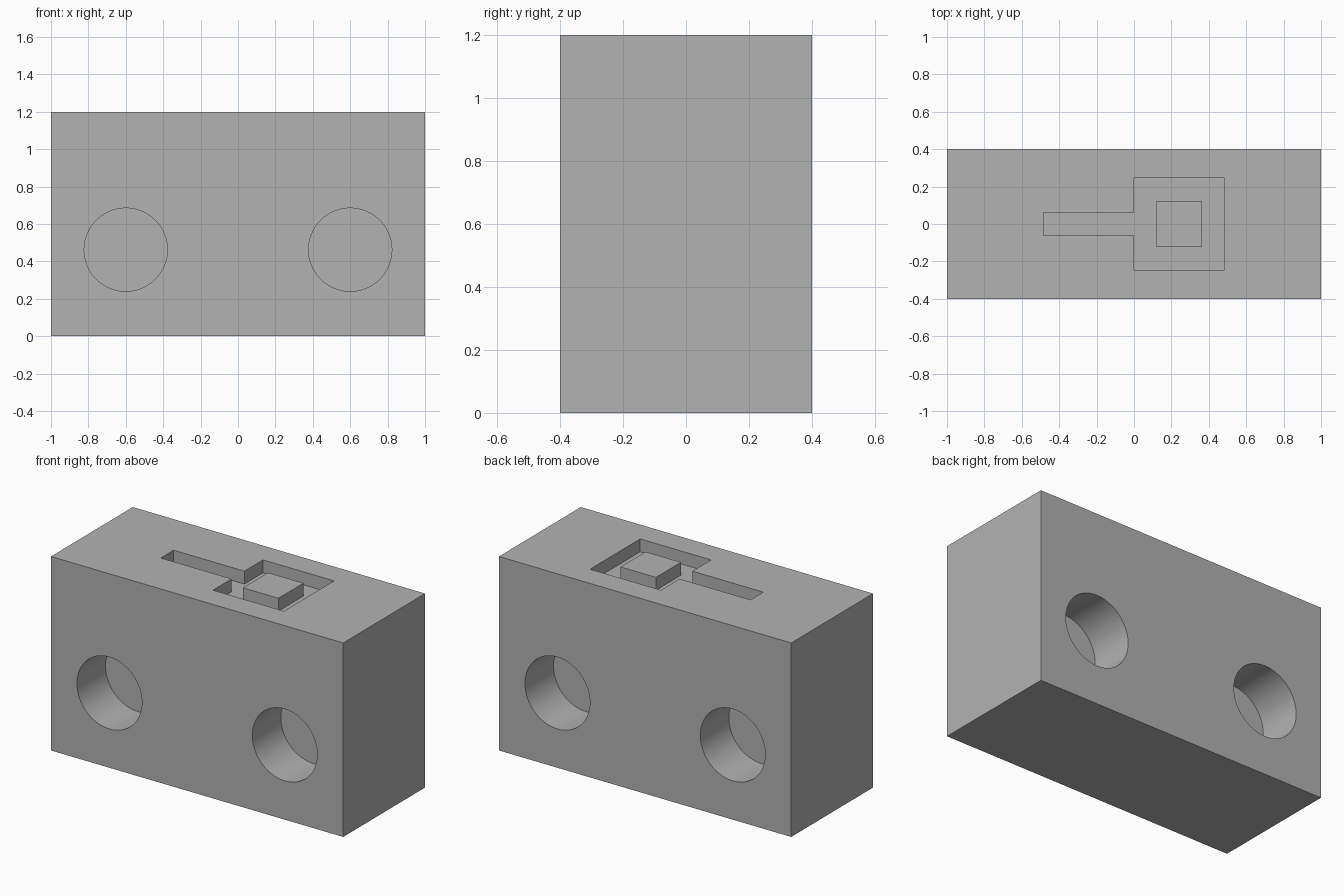
import bpy
import bmesh
import math
from mathutils import Matrix, Vector

cube = bpy.data.objects.get("Cube")
if cube:
    bpy.data.objects.remove(cube, do_unlink=True)

grey = bpy.data.materials.new("plain grey")
grey.use_nodes = True
colour = (0.448, 0.448, 0.448, 1)
grey.diffuse_color = colour
grey.node_tree.nodes["Principled BSDF"].inputs["Base Color"].default_value = colour

LENGTH, DEPTH, HEIGHT = 2.0, 0.8, 1.2
POCKET = 0.08
HOLE_RADIUS, HOLE_DEPTH = 0.2225, 0.28
HOLE_X, HOLE_Z = 0.6, 0.4625


def finish(name, bm):
    bmesh.ops.recalc_face_normals(bm, faces=bm.faces)
    mesh = bpy.data.meshes.new(name)
    bm.to_mesh(mesh)
    bm.free()
    mesh.materials.append(grey)
    obj = bpy.data.objects.new(name, mesh)
    bpy.context.collection.objects.link(obj)
    return obj


def prism(name, outline, bottom, top):
    bm = bmesh.new()
    face = bm.faces.new([bm.verts.new((x, y, bottom)) for x, y in outline])
    grown = bmesh.ops.extrude_face_region(bm, geom=[face])["geom"]
    verts = [v for v in grown if isinstance(v, bmesh.types.BMVert)]
    bmesh.ops.translate(bm, verts=verts, vec=(0, 0, top - bottom))
    return finish(name, bm)


def rectangle(x0, x1, half):
    return [(x0, -half), (x1, -half), (x1, half), (x0, half)]


def cylinder(name, centre, length):
    bm = bmesh.new()
    place = Matrix.Translation(Vector(centre)) @ Matrix.Rotation(math.pi / 2, 4, "X")
    bmesh.ops.create_cone(bm, cap_ends=True, segments=64, radius1=HOLE_RADIUS,
                          radius2=HOLE_RADIUS, depth=length, matrix=place)
    return finish(name, bm)


def activate(obj):
    bpy.ops.object.select_all(action="DESELECT")
    obj.select_set(True)
    bpy.context.view_layer.objects.active = obj


def cut(target, cutter):
    cutter.hide_render = True
    mod = target.modifiers.new("cut", "BOOLEAN")
    mod.operation = "DIFFERENCE"
    mod.solver = "EXACT"
    mod.object = cutter
    activate(target)
    bpy.ops.object.modifier_apply(modifier=mod.name)
    bpy.data.objects.remove(cutter, do_unlink=True)


# Main block
body = prism("body", rectangle(-LENGTH / 2, LENGTH / 2, DEPTH / 2), 0, HEIGHT)

# Blind round holes, two on the front and two on the back
for side in (-1, 1):
    for x in (-HOLE_X, HOLE_X):
        cut(body, cylinder("hole_cutter", (x, side * DEPTH / 2, HOLE_Z), HOLE_DEPTH * 2))

# Square pocket with a narrow slot running off it
half = [(0.485, 0.245), (0, 0.245), (0, 0.0625), (-0.485, 0.0625)]
outline = half + [(x, -y) for x, y in reversed(half)]
cut(body, prism("pocket_cutter", outline, HEIGHT - POCKET, HEIGHT + 0.1))

# Square island in the pocket, level with the top
prism("pocket_island", rectangle(0.12, 0.3625, 0.1225), HEIGHT - POCKET, HEIGHT)

activate(body)
bpy.ops.object.shade_smooth_by_angle(angle=math.radians(30))
